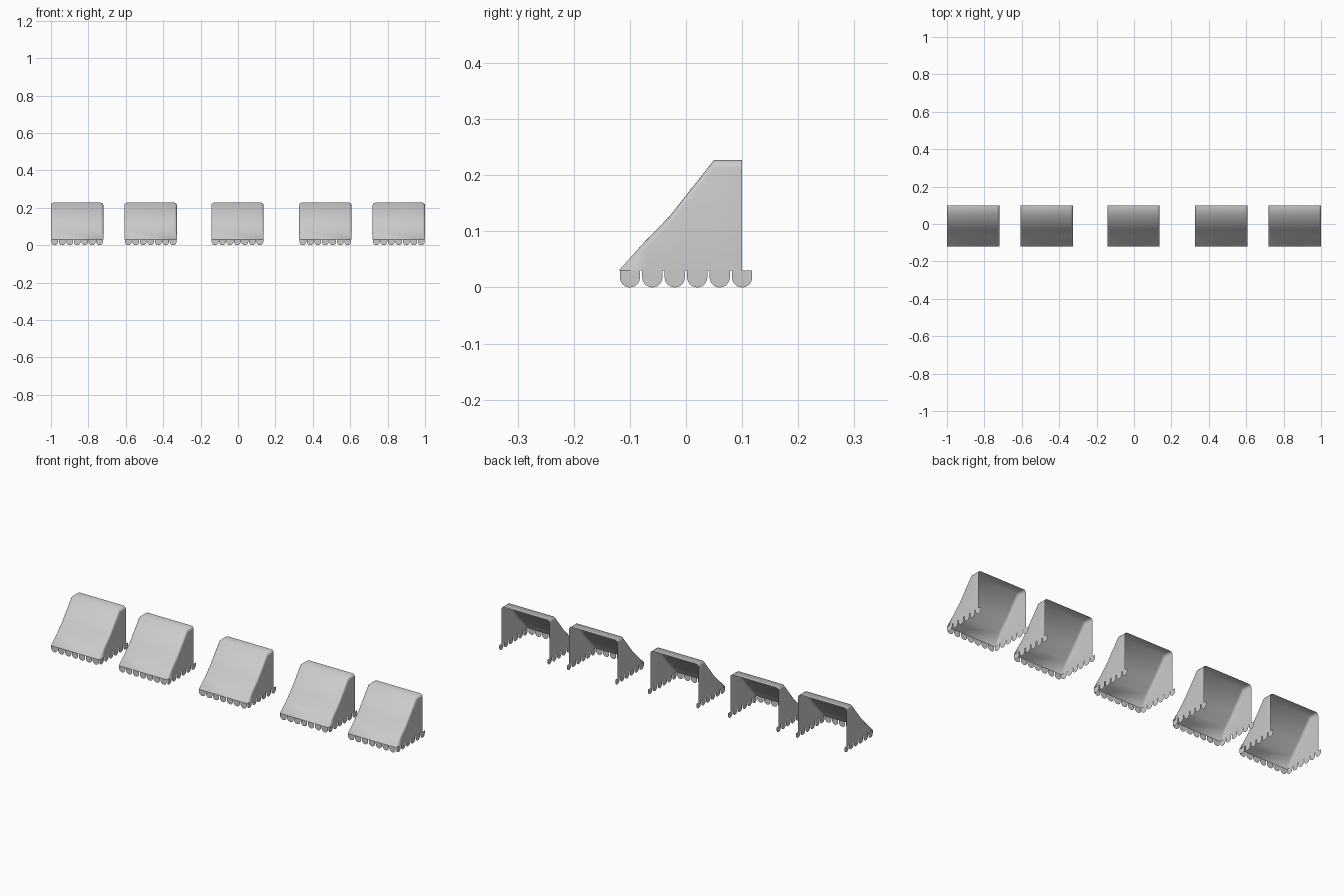
import bpy, bmesh, math

cube = bpy.data.objects.get("Cube")
if cube:
    bpy.data.objects.remove(cube)

HALF, BASE = 0.14, 0.03            # canopy half width, lower rim height
PITCH, R = 0.04, 0.018             # scallop spacing and radius
CENTRES = (-0.86, -0.467, -0.003, 0.467, 0.86)
# side profile of the roof: (y, z)
PROFILE = [(-0.12, 0.03), (-0.075, 0.08), (-0.03, 0.126), (0.05, 0.227), (0.10, 0.227)]


def material(name, value):
    m = bpy.data.materials.new(name)
    m.use_nodes = True
    m.diffuse_color = (value, value, value, 1)
    m.node_tree.nodes["Principled BSDF"].inputs["Base Color"].default_value = m.diffuse_color
    return m


canvas = material("grey canvas", 0.6)


def finish(bm, name):
    mesh = bpy.data.meshes.new(name)
    bm.to_mesh(mesh)
    bm.free()
    mesh.materials.append(canvas)
    return mesh


def section(y, top):
    """Rounded arch across the awning at depth y."""
    r = min(0.014, (top - BASE) * 0.4)
    half = [(HALF, BASE)]
    for i in range(5):
        a = math.radians(90 * i / 4)
        half.append((HALF - r + r * math.cos(a), top - r + r * math.sin(a)))
    return [(x, y, z) for x, z in half] + [(-x, y, z) for x, z in reversed(half)]


def canopy_mesh():
    """Open shell lofted through the arches."""
    bm = bmesh.new()
    rings = [[bm.verts.new(p) for p in section(y, z)] for y, z in PROFILE]
    for a, b in zip(rings, rings[1:]):
        for i in range(len(a) - 1):
            bm.faces.new((a[i], a[i + 1], b[i + 1], b[i]))
    bmesh.ops.remove_doubles(bm, verts=bm.verts, dist=0.0001)
    bmesh.ops.recalc_face_normals(bm, faces=bm.faces)
    # outward shell: the highest face must look up
    if max(bm.faces, key=lambda f: f.calc_center_median().z).normal.z < 0:
        bmesh.ops.reverse_faces(bm, faces=bm.faces)
    for f in bm.faces:
        f.smooth = True
    return finish(bm, "canopy")


def valance_mesh():
    """Flat round-ended flaps along the front and both sides."""
    bm = bmesh.new()
    outline = [(-R, BASE)]
    for i in range(13):
        a = math.pi * (1 + i / 12)
        outline.append((R * math.cos(a), R + R * math.sin(a)))
    outline.append((R, BASE))

    def flap(place):
        bm.faces.new([bm.verts.new(place(u, z)) for u, z in outline])

    for k in range(-3, 4):
        flap(lambda u, z: (k * PITCH + u, -0.12, z))
    for k in range(6):
        y = -0.1 + k * PITCH
        flap(lambda u, z: (HALF, y + u, z))
        flap(lambda u, z: (-HALF, y - u, z))
    return finish(bm, "valance")


# row of five awnings
for mesh in (canopy_mesh(), valance_mesh()):
    for n, x in enumerate(CENTRES, 1):
        ob = bpy.data.objects.new(f"{mesh.name}_{n}", mesh)
        ob.location.x = x
        bpy.context.collection.objects.link(ob)
